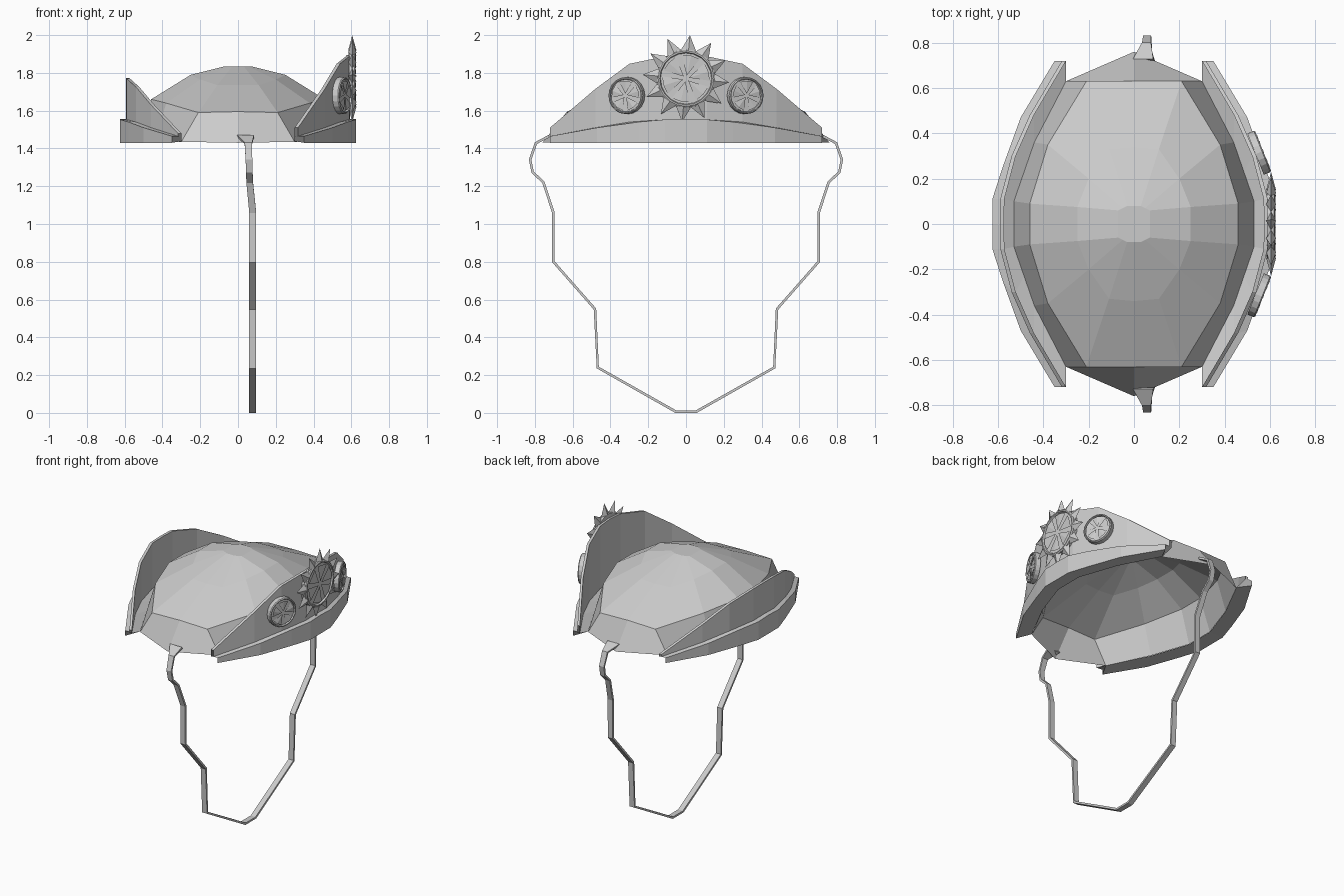
import bpy, bmesh, math
from mathutils import Vector, Matrix

if "Cube" in bpy.data.objects:
    bpy.data.objects.remove(bpy.data.objects["Cube"])


def make(name, verts, faces, matrix=None):
    me = bpy.data.meshes.new(name)
    me.from_pydata([tuple(v) for v in verts], [], faces)
    if matrix:
        me.transform(matrix)
    ob = bpy.data.objects.new(name, me)
    bpy.context.collection.objects.link(ob)
    bm = bmesh.new()
    bm.from_mesh(me)
    bmesh.ops.remove_doubles(bm, verts=bm.verts, dist=1e-5)
    bmesh.ops.recalc_face_normals(bm, faces=bm.faces)
    bm.to_mesh(me)
    bm.free()
    return ob


def loft(rings, caps=True):
    """Bridge equal-length closed rings with quads."""
    n = len(rings[0])
    verts = [v for r in rings for v in r]
    faces = []
    for i in range(len(rings) - 1):
        for j in range(n):
            k = (j + 1) % n
            faces.append((i * n + j, i * n + k, (i + 1) * n + k, (i + 1) * n + j))
    if caps:
        faces += [tuple(range(n)), tuple(range(len(verts) - n, len(verts)))]
    return verts, faces


# Crown: quarter rings mirrored into full facets, open underneath
quarter_rings = [
    [(0, .76, 1.43), (.30, .63, 1.435), (.44, .36, 1.44), (.53, .10, 1.44)],
    [(0, .63, 1.595), (.21, .63, 1.59), (.38, .35, 1.64), (.46, .09, 1.66)],
    [(0, .34, 1.735), (.11, .33, 1.735), (.20, .20, 1.765), (.25, .075, 1.79)],
    [(0, .08, 1.835), (.03, .08, 1.835), (.05, .07, 1.835), (.07, .06, 1.835)],
]


def full_ring(q):
    right = q + [(x, -y, z) for x, y, z in reversed(q)]
    return right + [(-x, y, z) for x, y, z in reversed(right[1:-1])]


v, f = loft([full_ring(q) for q in quarter_rings], caps=False)
n = len(v) // 4
make("crown", v, f + [tuple(range(3 * n, 4 * n))])


# Upturned brims: band cross-section plus thin upright flap, swept front to back
def brim(name, side, tops):
    outer = [(.35, .72), (.50, .47), (.58, .25), (.625, .11), (.625, 0)]
    wall = [(.318, .72), (.46, .48), (.54, .30), (.59, .11), (.592, 0)]
    inner = [(.30, .63), (.44, .36), (.485, .23), (.53, .10), (.53, 0)]
    band_z = [1.465, 1.51, 1.54, 1.553, 1.557]
    sections = []
    for o, w, i, zb, zt in zip(outer, wall, inner, band_z, tops):
        sections.append([
            (o[0], o[1], 1.43), (o[0], o[1], zb), (w[0], w[1], zb),
            (w[0], w[1], zt), (w[0] - .018, w[1], zt), (w[0] - .018, w[1], 1.46),
            (i[0], i[1], 1.438)])
    sections += [[(x, -y, z) for x, y, z in s] for s in reversed(sections[:-1])]
    make(name, *loft([[(side * x, y, z) for x, y, z in s] for s in sections]))


brim("right_brim", 1, [1.51, 1.715, 1.848, 1.888, 1.895])
brim("left_brim", -1, [1.48, 1.63, 1.725, 1.77, 1.772])

# Chin strap: ribbon along one mirrored path (x centre, y, z, width)
half = [(.04, .725, 1.465, .09), (.055, .795, 1.428, .04), (.058, .825, 1.34, .035),
        (.06, .812, 1.275, .035), (.062, .755, 1.22, .035), (.078, .702, 1.06, .037),
        (.078, .702, .80, .037), (.078, .482, .55, .037), (.078, .467, .24, .037),
        (.078, .055, .007, .037)]
path = half + [(x, -y, z, w) for x, y, z, w in reversed(half)]
sections = []
for i, (x, y, z, w) in enumerate(path):
    p, q = path[max(i - 1, 0)], path[min(i + 1, len(path) - 1)]
    d = Vector((0, q[1] - p[1], q[2] - p[2])).normalized()
    off = Vector((0, -d.z, d.y)) * .007
    c = Vector((x, y, z))
    sx = Vector((w / 2, 0, 0))
    sections.append([c - sx - off, c + sx - off, c + sx + off, c - sx + off])
make("chin_strap", *loft(sections))


# Badges on the right brim: shallow dish with broad raised wedges
def badge(name, centre, normal, radius, depth, wedges, sides=20):
    rot = Vector(normal).to_track_quat('Z', 'Y').to_matrix().to_4x4()
    m = Matrix.Translation(centre) @ rot
    profile = [(radius, -depth), (radius, depth * .7), (radius * .95, depth),
               (radius * .9, depth), (radius * .87, depth * .4)]
    rings = [[(r * math.cos(2 * math.pi * k / sides), r * math.sin(2 * math.pi * k / sides), z)
              for k in range(sides)] for r, z in profile]
    make(name, *loft(rings), m)
    verts, faces = [], []
    for k in range(wedges):
        a = 2 * math.pi * k / wedges + .3
        b = len(verts)
        spread = math.pi / wedges * .75
        for r, t, z in [(.1, 0, .9), (.82, -spread, .8), (.82, spread, .8), (.8, 0, 1.1), (.4, 0, .3)]:
            verts.append((radius * r * math.cos(a + t), radius * r * math.sin(a + t), depth * z))
        faces += [(b, b + 1, b + 3), (b, b + 3, b + 2), (b + 1, b + 4, b + 3),
                  (b + 3, b + 4, b + 2), (b, b + 4, b + 1), (b, b + 2, b + 4)]
    make(name + "_wedges", verts, faces, m)
    return m


sun = badge("sun_badge", (.605, .0, 1.77), (1, 0, 0), .155, .018, 6)
for label, s in (("front", -1), ("back", 1)):
    badge(label + "_small_badge", (.553, s * .315, 1.68), (1, s * .4, 0), .098, .018, 5)

# Sun spikes: four-sided pyramids around the disc
verts, faces = [], []
count = 12
for k in range(count):
    a = math.pi / 2 - .09 + 2 * math.pi * k / count
    b = len(verts)
    for r, t, z in [(.155, -.26, 0), (.15, 0, .022), (.155, .26, 0), (.15, 0, -.022), (.23, 0, 0)]:
        verts.append((r * math.cos(a + t), r * math.sin(a + t), z))
    faces += [(b + i, b + (i + 1) % 4, b + 4) for i in range(4)] + [(b, b + 3, b + 2, b + 1)]
make("sun_spikes", verts, faces, sun)
